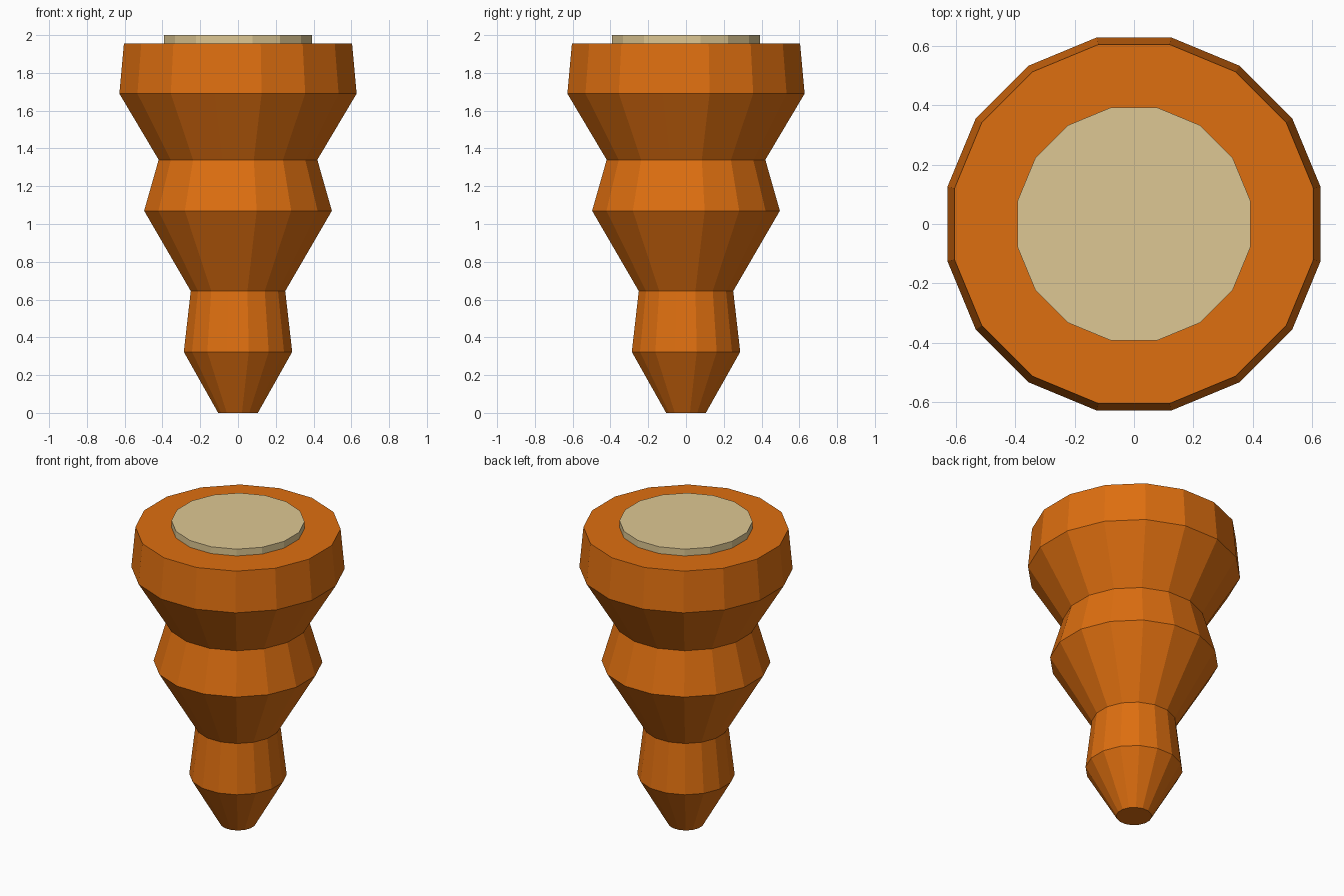
import bpy, bmesh, math

if "Cube" in bpy.data.objects:
    bpy.data.objects.remove(bpy.data.objects["Cube"])

SIDES = 16


def material(name, rgb):
    m = bpy.data.materials.new(name)
    m.diffuse_color = (*rgb, 1)
    m.use_nodes = True
    m.node_tree.nodes["Principled BSDF"].inputs["Base Color"].default_value = m.diffuse_color
    return m


def lathe(name, profile, mat):
    """Flat-faced turned solid; profile is (distance to flat side, height)."""
    bm = bmesh.new()
    rings = []
    for apothem, z in profile:
        r = apothem / math.cos(math.pi / SIDES)
        angles = [(i + 0.5) * 2 * math.pi / SIDES for i in range(SIDES)]
        rings.append([bm.verts.new((r * math.cos(a), r * math.sin(a), z)) for a in angles])
    for low, high in zip(rings, rings[1:]):
        for i in range(SIDES):
            j = (i + 1) % SIDES
            bm.faces.new((low[i], low[j], high[j], high[i]))
    bm.faces.new(rings[0][::-1])
    bm.faces.new(rings[-1])
    mesh = bpy.data.meshes.new(name)
    bm.to_mesh(mesh)
    bm.free()
    mesh.materials.append(mat)
    obj = bpy.data.objects.new(name, mesh)
    bpy.context.collection.objects.link(obj)
    return obj


orange = material("orange", (0.73, 0.158, 0.005))
tan = material("pale tan", (0.73, 0.575, 0.292))

# Three-tiered tapering root
lathe("tapered_body", [(0.105, 0), (0.287, 0.323), (0.25, 0.645), (0.497, 1.07),
                       (0.42, 1.34), (0.628, 1.69), (0.604, 1.955)], orange)

# Raised disc on top
lathe("top_disc", [(0.392, 1.95), (0.392, 2.0)], tan)
